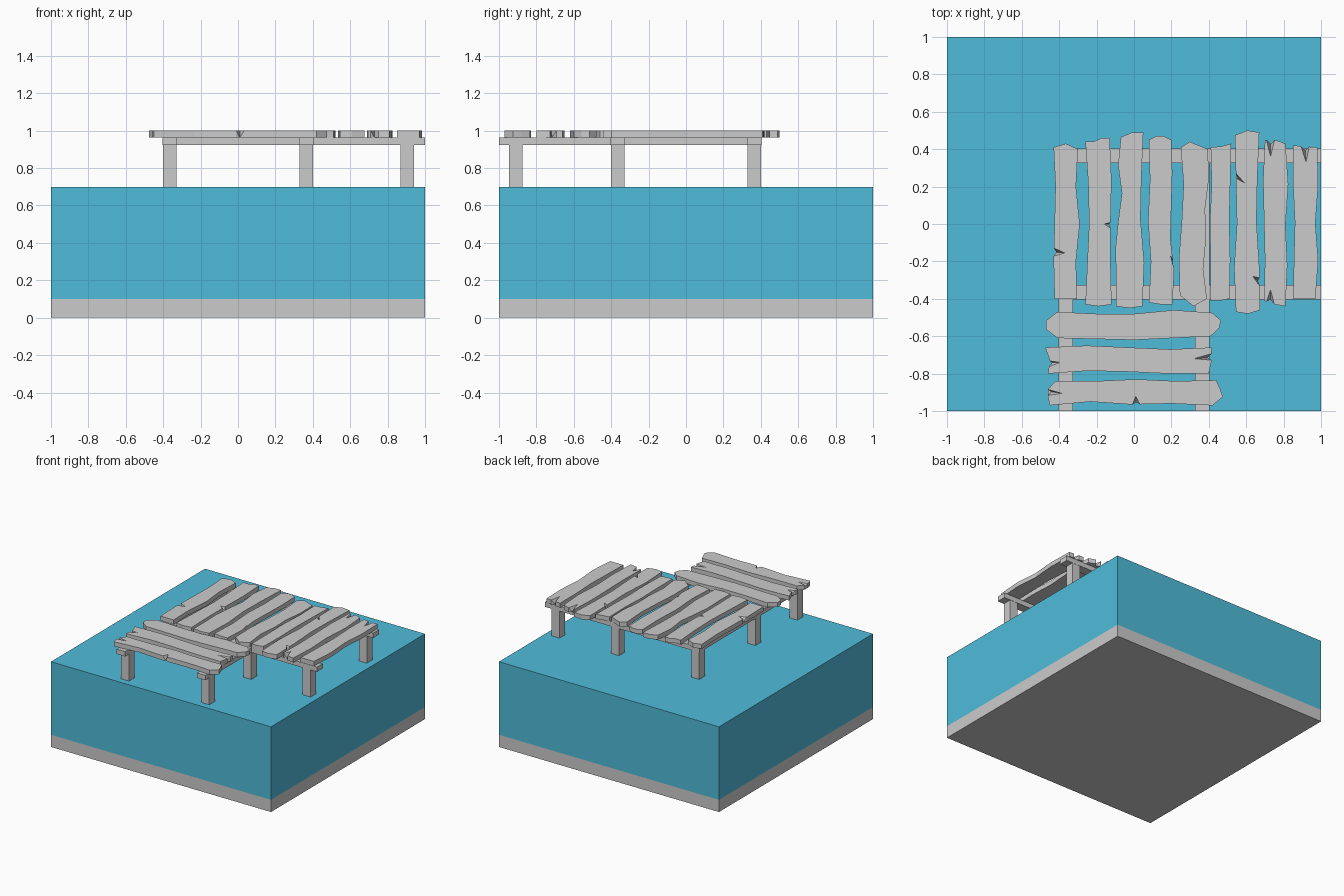
import bpy, bmesh
from mathutils import Vector
from mathutils.geometry import intersect_point_line

if "Cube" in bpy.data.objects:
    bpy.data.objects.remove(bpy.data.objects["Cube"])

WOOD_LOW, WOOD_TOP = 0.963, 1.0
BEAM_LOW = 0.923
WATER_TOP = 0.7


def finish(name, bm):
    bmesh.ops.recalc_face_normals(bm, faces=bm.faces)
    mesh = bpy.data.meshes.new(name)
    bm.to_mesh(mesh)
    bm.free()
    obj = bpy.data.objects.new(name, mesh)
    bpy.context.collection.objects.link(obj)
    return obj


def box(name, x, y, z):
    bm = bmesh.new()
    bmesh.ops.create_cube(bm, size=1)
    for v in bm.verts:
        v.co = Vector([(r[0] + r[1]) / 2 + c * (r[1] - r[0]) for r, c in zip((x, y, z), v.co)])
    return finish(name, bm)


def spread(a, b, n):
    return [a + (b - a) * i / (n - 1) for i in range(n)]


def cut_notch(outline, mouth, tip, half=0.022):
    """Insert a V-shaped split in the outline edge nearest to the mouth."""
    best = None
    for i in range(len(outline)):
        a, b = outline[i][0], outline[(i + 1) % len(outline)][0]
        t = min(1, max(0, intersect_point_line(mouth, a, b)[1]))
        d = (a.lerp(b, t) - mouth).length
        if best is None or d < best[0]:
            best = (d, i, t, a, b)
    _, i, t, a, b = best
    h = half / (b - a).length
    p, q = a.lerp(b, max(0.03, t - h)), a.lerp(b, min(0.97, t + h))
    low = a.lerp(b, t).lerp(tip, 0.25)
    outline[i + 1:i + 1] = [(p, p), (tip, low), (q, q)]


def plank(name, axis, left, right, start, end, notches=()):
    """Edges are offsets across the plank; start/end are the ragged end positions."""
    def at(u, v):
        return Vector((v, u, 0)) if axis == 'y' else Vector((u, v, 0))
    l = [at(u, v) for u, v in zip(spread(start[0], end[0], len(left)), left)]
    r = [at(u, v) for u, v in zip(spread(start[-1], end[-1], len(right)), right)]
    e = [at(u, v) for u, v in zip(end, spread(left[-1], right[-1], len(end)))]
    s = [at(u, v) for u, v in zip(start, spread(left[0], right[0], len(start)))]
    outline = [(p, p) for p in l + e[1:-1] + r[::-1] + s[1:-1][::-1]]
    for mx, my, tx, ty in notches:
        cut_notch(outline, Vector((mx, my, 0)), Vector((tx, ty, 0)))
    bm = bmesh.new()
    top = [bm.verts.new((p.x, p.y, WOOD_TOP)) for p, _ in outline]
    low = [bm.verts.new((p.x, p.y, WOOD_LOW)) for _, p in outline]
    bm.faces.new(top)
    bm.faces.new(low[::-1])
    n = len(top)
    for i in range(n):
        j = (i + 1) % n
        bm.faces.new((top[i], low[i], low[j], top[j]))
    bmesh.ops.triangulate(bm, faces=bm.faces)
    finish(name, bm)


# Ground slab and water block
box("ground_slab", (-1, 1), (-1, 1), (0, 0.1))
water = box("water", (-1, 1), (-1, 1), (0.1, WATER_TOP))
blue = bpy.data.materials.new("water_blue")
blue.diffuse_color = (0.08, 0.50, 0.70, 1)
blue.use_nodes = True
blue.node_tree.nodes["Principled BSDF"].inputs["Base Color"].default_value = blue.diffuse_color
water.data.materials.append(blue)

# Posts
W = 0.036
corners = [(sx * 0.365, y) for sx in (-1, 1) for y in (-0.91, -0.365, 0.365)]
for i, (x, y) in enumerate(corners + [(0.905, -0.365), (0.905, 0.365)]):
    box(f"post_{i + 1}", (x - W, x + W), (y - W, y + W), (0.1, BEAM_LOW))

# Support beams: two across, two running to the front
B = 0.038
for side, c in (("low", -0.365), ("high", 0.365)):
    box(f"cross_beam_{side}", (-0.403, 1), (c - B, c + B), (BEAM_LOW, WOOD_LOW))
    box(f"long_beam_{side}_front", (c - B, c + B), (-1, -0.403), (BEAM_LOW, WOOD_LOW))
    box(f"long_beam_{side}_middle", (c - B, c + B), (-0.327, 0.327), (BEAM_LOW, WOOD_LOW))

# Planks of the main deck, left to right
plank("deck_plank_1", 'y', [-.425, -.43, -.425, -.42, -.43], [-.305, -.31, -.29, -.31, -.30],
      [-.40, -.40], [.41, .43, .40], [(-.43, -.15, -.37, -.155)])
plank("deck_plank_2", 'y', [-.26, -.25, -.24, -.245, -.26], [-.12, -.125, -.125, -.12, -.13],
      [-.43, -.44, -.43], [.44, .44, .46, .46], [(-.12, 0, -.16, 0)])
plank("deck_plank_3", 'y', [-.095, -.095, -.10, -.085, -.065, -.085, -.07],
      [.045, .055, .035, .04, .05], [-.44, -.45, -.44], [.465, .49, .49])
plank("deck_plank_4", 'y', [.08, .09, .075, .085, .08], [.205, .215, .195, .20, .205, .20],
      [-.42, -.43, -.43], [.45, .47, .47, .45], [(.21, -.21, .195, -.17)])
plank("deck_plank_5", 'y', [.245, .24, .255, .265, .25], [.39, .37, .385, .38, .40, .395],
      [-.38, -.44, -.40], [.41, .44, .42, .40])
plank("deck_plank_6", 'y', [.41, .41, .405, .415, .41], [.51, .515, .51, .515, .52],
      [-.41, -.41, -.40], [.41, .415, .43])
plank("deck_plank_7", 'y', [.545, .535, .55, .545, .54], [.675, .67, .655, .66, .67],
      [-.47, -.48, -.46], [.475, .50, .49],
      [(.54, .25, .59, .22), (.67, -.31, .635, -.28)])
plank("deck_plank_8", 'y', [.695, .70, .695, .69, .70], [.81, .82, .81, .825, .81],
      [-.41, -.43, -.44], [.45, .45, .43],
      [(.73, .45, .73, .36), (.73, -.42, .73, -.35)])
plank("deck_plank_9", 'y', [.85, .855, .86, .85, .85], [.97, .985, .97, .985, .98],
      [-.40, -.40], [.42, .41], [(.915, .42, .92, .33)])

# Planks of the front walkway, back to front
plank("walkway_plank_1", 'x', [-.47, -.48, -.48, -.46, -.475], [-.61, -.615, -.62, -.61, -.60],
      [-.41, -.47, -.47, -.41], [.42, .465, .455, .41])
plank("walkway_plank_2", 'x', [-.66, -.65, -.66, -.67, -.66], [-.80, -.785, -.79, -.80, -.80],
      [-.475, -.45, -.46], [.415, .415, .40],
      [(-.46, -.74, -.395, -.74), (.415, -.715, .32, -.72)])
plank("walkway_plank_3", 'x', [-.84, -.84, -.83, -.84, -.835], [-.97, -.95, -.965, -.96, -.97],
      [-.42, -.46, -.46, -.45], [.44, .46, .475, .42],
      [(-.46, -.895, -.385, -.905), (.01, -.96, .01, -.92)])
